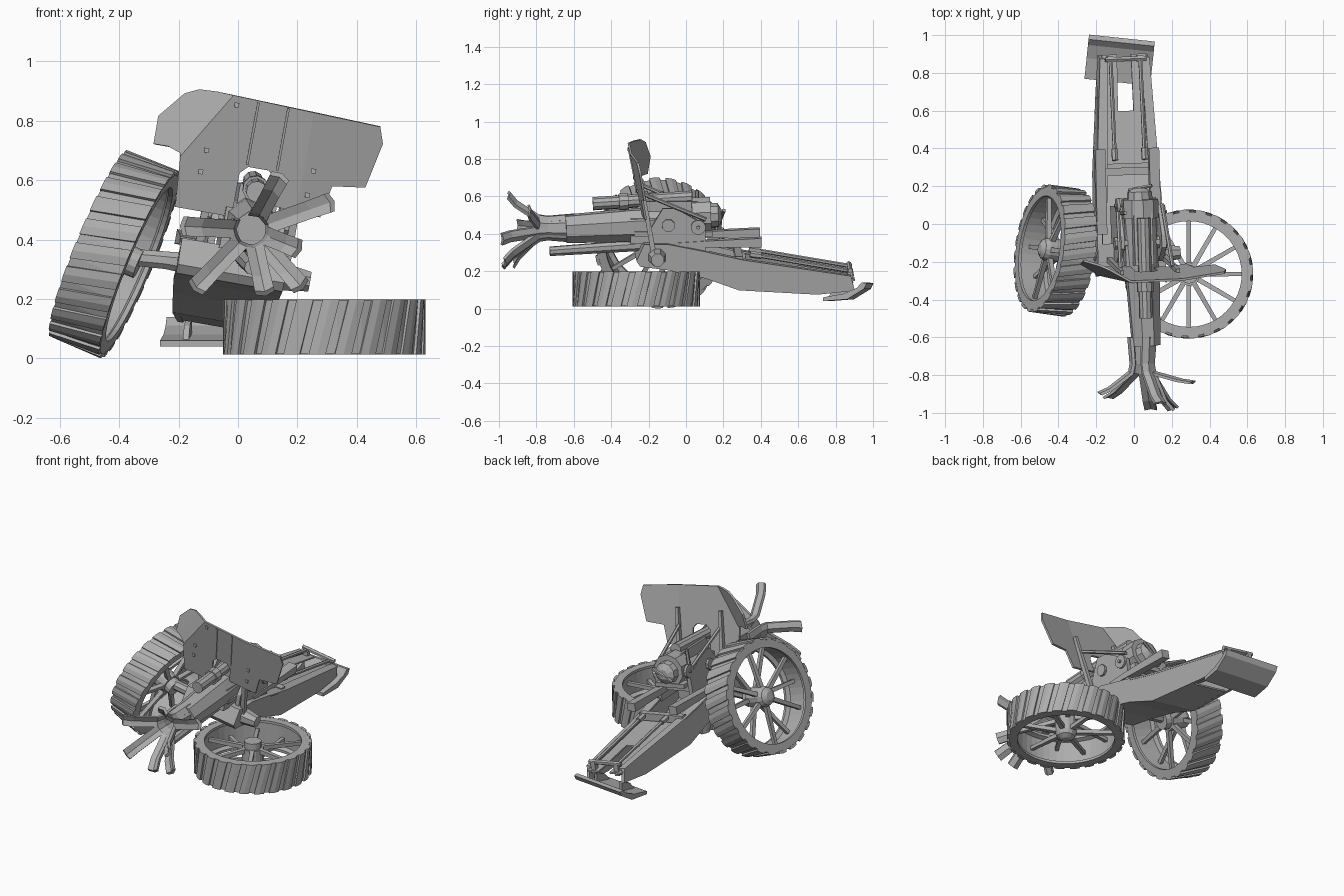
import bpy, bmesh, math
from mathutils import Vector, Matrix

if "Cube" in bpy.data.objects:
    bpy.data.objects.remove(bpy.data.objects["Cube"])

steel = bpy.data.materials.new("weathered_grey")
steel.use_nodes = True
GREY = (0.42, 0.42, 0.42, 1)
steel.diffuse_color = GREY
steel.node_tree.nodes["Principled BSDF"].inputs["Base Color"].default_value = GREY

# The carriage leans sideways and is turned slightly
LEAN = (Matrix.Translation((0, 0, 0.3)) @ Matrix.Rotation(math.radians(2), 4, 'Z')
        @ Matrix.Rotation(math.radians(10), 4, 'Y') @ Matrix.Translation((0, 0, -0.3)))
WORLD = Matrix.Identity(4)


def finish(name, bm, matrix=LEAN):
    bmesh.ops.recalc_face_normals(bm, faces=bm.faces)
    me = bpy.data.meshes.new(name)
    bm.to_mesh(me)
    bm.free()
    me.materials.append(steel)
    ob = bpy.data.objects.new(name, me)
    ob.matrix_world = matrix
    bpy.context.scene.collection.objects.link(ob)
    return ob


def loft(bm, rings, closed=False):
    """Skin a list of rings, with end caps unless closed."""
    rows = [[bm.verts.new(p) for p in ring] for ring in rings]
    n = len(rows[0])
    pairs = list(zip(rows, rows[1:])) + ([(rows[-1], rows[0])] if closed else [])
    for a, b in pairs:
        for i in range(n):
            bm.faces.new((a[i], a[(i + 1) % n], b[(i + 1) % n], b[i]))
    if not closed:
        bm.faces.new(rows[0])
        bm.faces.new(rows[-1])


def add_tube(bm, path, radii, sides=8):
    pts = [Vector(p) for p in path]
    q = (pts[-1] - pts[0]).to_track_quat('Z', 'Y')
    angles = [math.tau * (i + 0.5) / sides for i in range(sides)]
    loft(bm, [[p + q @ Vector((r * math.cos(a), r * math.sin(a), 0)) for a in angles]
              for p, r in zip(pts, radii)])


def tube(name, path, radii, sides=8, matrix=LEAN):
    bm = bmesh.new()
    add_tube(bm, path, radii, sides)
    return finish(name, bm, matrix)


def box(name, x, y, z):
    bm = bmesh.new()
    loft(bm, [[(x[0], v, z[0]), (x[1], v, z[0]), (x[1], v, z[1]), (x[0], v, z[1])] for v in y])
    return finish(name, bm)


def prism(name, profile, x0, x1, matrix=LEAN, warp=None):
    """Extrude a side profile of (y, z) points across x."""
    bm = bmesh.new()
    loft(bm, [[(warp(x, y) if warp else x, y, z) for y, z in profile] for x in (x0, x1)])
    return finish(name, bm, matrix)


# Wheels: local z points to the outer face, slant mirrors the tread
def wheel(name, centre, outward, slant):
    m = Matrix.Translation(centre) @ Vector(outward).to_track_quat('Z', 'Y').to_matrix().to_4x4()

    def polar(r, a, z):
        return (r * math.cos(a), r * math.sin(a), z)
    rim = bmesh.new()
    section = [(0.28, -0.091), (0.329, -0.091), (0.329, 0.091), (0.28, 0.091),
               (0.28, 0.075), (0.305, 0.065), (0.305, -0.065), (0.28, -0.075)]
    loft(rim, [[polar(r, math.tau * i / 48, z) for r, z in section] for i in range(48)], True)
    finish(name + "_rim", rim, m)
    # Slanted tread plates
    tread = bmesh.new()
    for i in range(24):
        a = math.tau * i / 24
        loft(tread, [[polar(r, a + s + k * slant, z) for r, s in
                      ((0.325, -0.085), (0.339, -0.085), (0.342, 0), (0.339, 0.085), (0.325, 0.085))]
                     for k, z in ((-0.07, -0.0925), (0.07, 0.0925))])
    finish(name + "_tread", tread, m)
    spokes = bmesh.new()
    for i in range(12):
        a = math.tau * i / 12
        z = 0.04 if i % 2 else -0.04
        add_tube(spokes, [polar(0.03, a, z), polar(0.31, a, z * 0.4)], (0.019, 0.015), 4)
    finish(name + "_spokes", spokes, m)
    tube(name + "_hub", [(0, 0, z) for z in (-0.09, -0.05, -0.05, 0.05, 0.05, 0.075, 0.092)],
         (0.05, 0.05, 0.062, 0.062, 0.062, 0.052, 0.025), 14, m)


wheel("fallen_wheel", (0.29, -0.265, 0.105), (0, 0, -1), 1)
wheel("tilted_wheel", (-0.416, -0.14, 0.351), (-0.915, 0.13, 0.38), -1)

# Axle stubs
tube("left_axle", [(0.08, -0.16, 0.3), (0.15, -0.16, 0.3), (0.24, -0.16, 0.3)], (0.05, 0.05, 0.036))
tube("right_axle", [(-0.1, -0.16, 0.31), (-0.24, -0.16, 0.33), (-0.4, -0.14, 0.345)],
     (0.045, 0.032, 0.03), matrix=WORLD)


# Box trail, narrowing to the rear
def taper(x, y):
    t = min(1, max(0, (y + 0.05) / 0.93))
    return x * (1 - 0.28 * t) - 0.03 * (1 - t)


side = [(-0.27, 0.28), (-0.23, 0.37), (-0.1, 0.37), (0.1, 0.33), (0.3, 0.28), (0.88, 0.19),
        (0.9, 0.115), (0.7, 0.095), (0.28, 0.12), (0.1, 0.185), (-0.1, 0.23), (-0.25, 0.25)]
for s, tag in ((1, "left"), (-1, "right")):
    prism(tag + "_trail_side", side, s * 0.155, s * 0.182, warp=taper)
    flange = [(0.12, 0.325), (0.3, 0.285), (0.88, 0.195), (0.88, 0.185), (0.3, 0.275), (0.12, 0.315)]
    prism(tag + "_trail_flange", flange, s * 0.125, s * 0.185, warp=taper)
    arm = [(-0.05, 0.35), (-0.05, 0.375), (0.1, 0.385), (0.4, 0.4), (0.4, 0.35)]
    prism(tag + "_trail_arm", arm, s * 0.172 - 0.04, s * 0.118 - 0.04)
    prism(tag + "_deck_strip", [(0.58, 0.225), (0.9, 0.175), (0.9, 0.165), (0.58, 0.215)],
          s * 0.052, s * 0.165, warp=taper)
    tube(tag + "_deck_rod", [(s * 0.08, 0.87, 0.215), (s * 0.08 - 0.01, 0.36, 0.3)], (0.011, 0.011), 6)
    tube(tag + "_rod_end", [(s * 0.08 - 0.01, 0.4, 0.295), (s * 0.08 - 0.01, 0.34, 0.303)], (0.018, 0.018), 6)
    box(tag + "_rear_post", sorted((s * 0.065, s * 0.095)), (0.86, 0.89), (0.15, 0.225))
    # Cradle supports and shield stays
    prism(tag + "_cradle_support", [(-0.2, 0.3), (-0.2, 0.44), (-0.13, 0.56), (-0.06, 0.56),
                                    (0.1, 0.47), (0.1, 0.3)], s * 0.1, s * 0.125)
    tube(tag + "_shield_stay", [(s * 0.14, -0.23, 0.64), (s * 0.12, 0.1, 0.5)], (0.011, 0.011), 6)
    tube(tag + "_shield_post", [(s * 0.15, -0.18, 0.33), (s * 0.15, -0.255, 0.74)], (0.02, 0.014), 4)
    tube(tag + "_trunnion", [(s * 0.06, -0.1, 0.47), (s * 0.14, -0.1, 0.47)], (0.035, 0.035))

prism("trail_deck", [(0.32, 0.265), (0.6, 0.222), (0.6, 0.212), (0.32, 0.255)], -0.165, 0.165, warp=taper)
prism("trail_floor", [(-0.25, 0.26), (-0.1, 0.24), (0.1, 0.195), (0.28, 0.13), (0.6, 0.112), (0.6, 0.102),
                      (0.28, 0.12), (0.1, 0.185), (-0.1, 0.23), (-0.25, 0.25)], -0.17, 0.17, warp=taper)
prism("trail_nose", [(-0.27, 0.28), (-0.23, 0.37), (-0.1, 0.37), (-0.1, 0.24), (-0.25, 0.25)],
      -0.165, 0.165, warp=taper)
box("trail_crossbeam", (-0.17, 0.13), (0.26, 0.3), (0.22, 0.3))
tube("rear_crossbar", [(-0.11, 0.875, 0.22), (0.11, 0.875, 0.22)], (0.014, 0.014), 6)

# Spade, twisted on the trail end
spade_at = Matrix.Translation((-0.077, 0.86, 0)) @ Matrix.Rotation(math.radians(-6), 4, 'Z')
prism("spade", [(-0.11, 0.04), (0.02, 0.05), (0.11, 0.105), (0.125, 0.135), (0.1, 0.14), (0.07, 0.11),
                (0, 0.08), (-0.11, 0.06)], -0.175, 0.175, spade_at)
for x in (-0.1, 0.09):
    prism("spade_bracket", [(-0.1, 0.05), (0.02, 0.06), (0.02, 0.14), (-0.05, 0.11)], x, x + 0.02, spade_at)

# Gun: jacketed barrel, recoil cylinders, cradle and breech
tube("barrel_jacket", [(0.02, -0.645, 0.432), (0.01, -0.3, 0.45), (0, 0.08, 0.47)], (0.078, 0.092, 0.088))
tube("recoil_cylinder", [(0, -0.5, 0.565), (0, 0.03, 0.6)], (0.036, 0.036), 10)
tube("recoil_collar", [(0, -0.36, 0.574), (0, -0.31, 0.577)], (0.045, 0.045), 10)
tube("lower_buffer", [(0.02, -0.73, 0.31), (0, -0.1, 0.35)], (0.026, 0.034))
box("cradle", (-0.085, 0.085), (-0.3, 0.07), (0.36, 0.5))
box("cradle_cap", (-0.05, 0.05), (-0.22, 0.06), (0.5, 0.585))
box("cradle_rail", (-0.1, 0.1), (-0.28, 0.14), (0.405, 0.43))
tube("breech_ring", [(0, 0.03, 0.5), (0, 0.13, 0.505)], (0.098, 0.098), 10)
tube("breech_block", [(0, 0.12, 0.5), (0, 0.17, 0.503), (0, 0.19, 0.503)], (0.07, 0.065, 0.03), 10)
tube("breech_handle", [(-0.05, 0.18, 0.46), (0.06, 0.2, 0.54)], (0.01, 0.01), 6)
for x, y, z in ((-0.12, 0.1, 0.5), (0.13, 0.06, 0.46)):
    tube("hand_wheel", [(x - 0.008, y, z), (x + 0.008, y, z)], (0.04, 0.04), 12)
    tube("hand_wheel_shaft", [(x * 0.5, y, z), (x * 1.15, y, z)], (0.01, 0.01), 6)
tube("sight_post", [(-0.1, 0.06, 0.46), (-0.1, 0.06, 0.62)], (0.013, 0.01), 6)

# Burst muzzle: creased strips of barrel peeled outward
core = Vector((0.045, 0, 0.432))
tips = [(0.14, -0.95, 0.61), (0.31, -0.84, 0.525), (0.21, -0.97, 0.245), (0.09, -0.98, 0.225),
        (-0.14, -0.92, 0.24), (-0.18, -0.9, 0.445), (0.2, -0.985, 0.37)]
for tip in tips:
    end = Vector(tip)
    out = Vector((end.x - core.x, 0, end.z - core.z))
    reach = out.length
    out.normalize()
    across = Vector((0, 1, 0)).cross(out)
    bm = bmesh.new()
    rings = []
    for r, y, w in ((0.062, -0.6, 0.036), (0.05, -0.74, 0.033), (0.06, -0.79, 0.031),
                    (reach * 0.75, end.y * 0.75 - 0.2, 0.031), (reach, end.y, 0.033)):
        p = core + out * r + Vector((0, y, 0))
        thick = (out + Vector((0, 0.7 if y < -0.76 else 0.1, 0))).normalized() * 0.012
        rings.append([p - across * w - thick, p, p + across * w - thick,
                      p + across * w + thick * 0.5, p + thick * 1.6, p - across * w + thick * 0.5])
    loft(bm, rings)
    finish("muzzle_strip", bm, WORLD)


# Shield leaning forward, with one top corner folded back along a slanting crease
def shield_y(x, z):
    fold = max(0, -x - 0.2 + 0.6 * (z - 0.75))
    return -0.225 - 0.2 * (z - 0.47) + 0.6 * fold + 0.12 * max(0, x - 0.15)


outline = [(-0.253, 0.47), (-0.06, 0.47), (-0.06, 0.62), (-0.035, 0.645), (0.035, 0.645), (0.06, 0.62),
           (0.06, 0.53), (0.234, 0.52), (0.255, 0.63), (0.366, 0.645), (0.398, 0.8), (0.379, 0.855),
           (-0.18, 0.875), (-0.24, 0.872), (-0.285, 0.85), (-0.358, 0.76), (-0.358, 0.665),
           (-0.31, 0.665), (-0.267, 0.65)]
bm = bmesh.new()
bm.faces.new([bm.verts.new((x, 0, z)) for x, z in outline])
cuts = [((v, 0, 0), (1, 0, 0)) for v in (0.15, 0.3)]
cuts += [((v, 0, 0.75), (-1, 0, 0.6)) for v in (-0.2, -0.27)]
for co, no in cuts:
    bmesh.ops.bisect_plane(bm, geom=bm.verts[:] + bm.edges[:] + bm.faces[:], plane_co=co, plane_no=no)
for v in bm.verts:
    v.co.y = shield_y(v.co.x, v.co.z)
shield = finish("shield", bm)
solid = shield.modifiers.new("plate_thickness", 'SOLIDIFY')
solid.thickness = 0.012
solid.offset = 0

# Shield seams and bolts
for x in (-0.04, 0.063):
    tube("shield_seam", [(x, shield_y(x, z) - 0.007, z) for z in (0.65, 0.862)], (0.006, 0.006), 4)
for x, z in ((-0.111, 0.842), (-0.183, 0.674), (-0.19, 0.6), (0.184, 0.668), (0.178, 0.585)):
    y = shield_y(x, z)
    box("shield_bolt", (x - 0.008, x + 0.008), (y - 0.014, y), (z - 0.008, z + 0.008))
